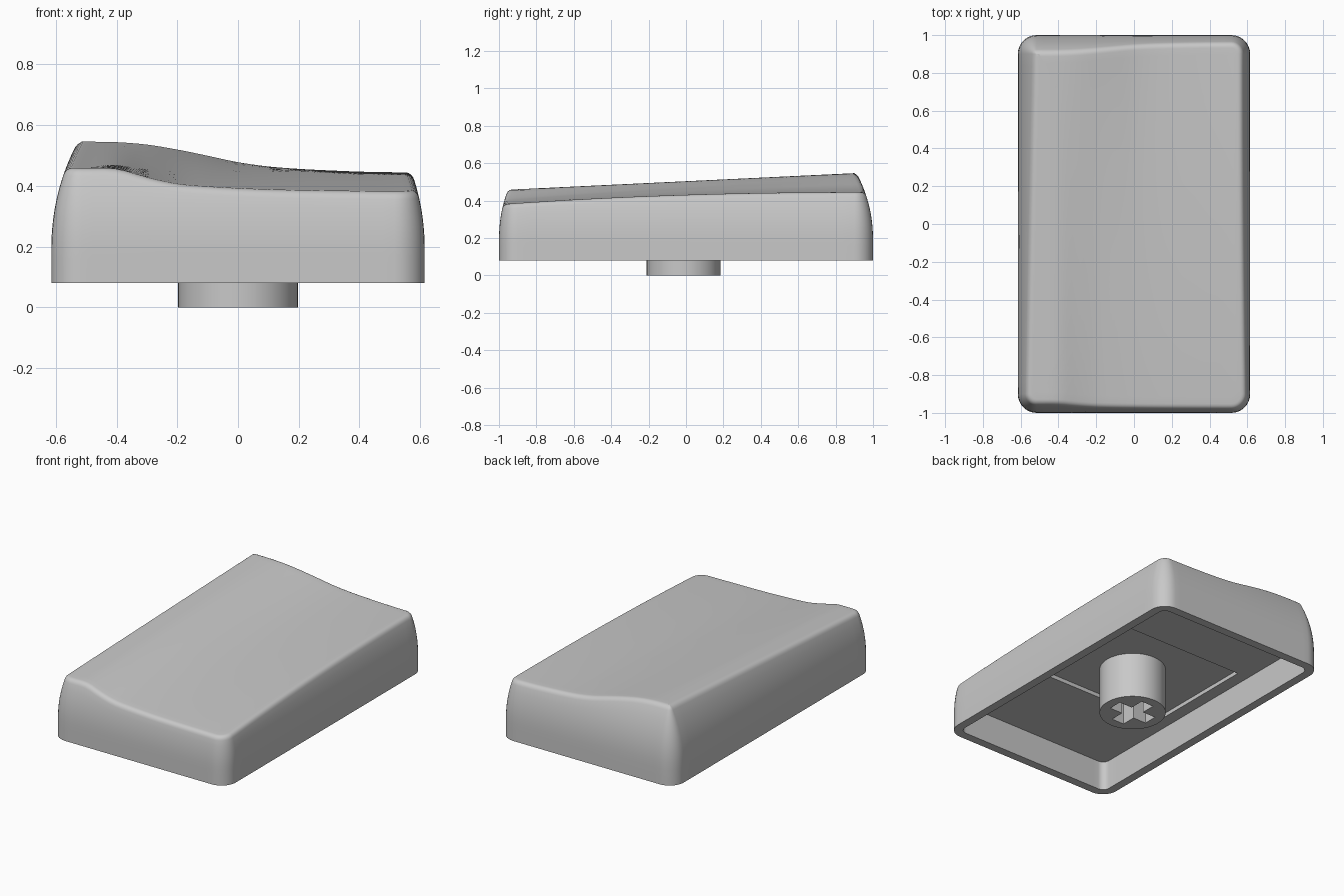
import bpy, bmesh, math

cube = bpy.data.objects.get("Cube")
if cube:
    bpy.data.objects.remove(cube, do_unlink=True)

# One plain grey plastic
grey = bpy.data.materials.new("grey plastic")
grey.use_nodes = True
COLOUR = (0.58, 0.58, 0.58, 1)
grey.diffuse_color = COLOUR
grey.node_tree.nodes["Principled BSDF"].inputs["Base Color"].default_value = COLOUR

BASE, CEILING, RECESS = 0.08, 0.27, 0.295


def loft(name, rings):
    """Skin a stack of equal-length rings and close both ends."""
    bm = bmesh.new()
    rows = [[bm.verts.new(p) for p in ring] for ring in rings]
    n = len(rows[0])
    for a, b in zip(rows, rows[1:]):
        for i in range(n):
            j = (i + 1) % n
            bm.faces.new((a[i], a[j], b[j], b[i]))
    bm.faces.new(rows[0])
    bm.faces.new(rows[-1])
    bmesh.ops.remove_doubles(bm, verts=bm.verts, dist=1e-5)
    bmesh.ops.recalc_face_normals(bm, faces=bm.faces)
    mesh = bpy.data.meshes.new(name)
    bm.to_mesh(mesh)
    bm.free()
    mesh.materials.append(grey)
    obj = bpy.data.objects.new(name, mesh)
    bpy.context.collection.objects.link(obj)
    bpy.ops.object.select_all(action='DESELECT')
    obj.select_set(True)
    bpy.context.view_layer.objects.active = obj
    bpy.ops.object.shade_smooth_by_angle(angle=math.radians(35))
    return obj


def outline(hx, hy, r, arc=8, side=28):
    """Rounded rectangle as (x, y, normal x, normal y)."""
    pts = []
    for k, (sx, sy) in enumerate([(1, 1), (-1, 1), (-1, -1), (1, -1)]):
        for i in range(arc + 1):
            a = math.pi / 2 * (k + i / arc)
            c, s = math.cos(a), math.sin(a)
            pts.append((sx * (hx - r) + r * c, sy * (hy - r) + r * s, c, s))
    full = []
    for i, p in enumerate(pts):
        full.append(p)
        if i % (arc + 1) == arc:
            q = pts[(i + 1) % len(pts)]
            for m in range(1, side):
                t = m / side
                full.append(tuple(u + (v - u) * t for u, v in zip(p, q)))
    return full


def flat_ring(hx, hy, r, z, cy=0.0):
    return [(x, y + cy, z) for x, y, _, _ in outline(hx, hy, r)]


# Cross profile of the sculpted top: share of the high side, every 0.1 in x
FRONT = [1, 1, 0.97, 0.6, 0.31, 0.2, 0.13, 0.08, 0.05, 0.03, 0.015, 0, 0]
BACK = [1, 1, 0.985, 0.92, 0.76, 0.55, 0.33, 0.19, 0.11, 0.06, 0.02, 0, 0]


def spline(table, x):
    u = min(max((x + 0.6) * 10, 0), len(table) - 1.001)
    i = int(u)
    f = u - i
    a, b, c, d = (table[min(max(i + k, 0), len(table) - 1)] for k in (-1, 0, 1, 2))
    return b + f / 2 * (c - a + f * (2*a - 5*b + 4*c - d + f * (3*(b - c) + d - a)))


def top_height(x, y):
    t = min(max((y + 1) / 2, 0), 1)
    high = 0.455 + 0.096 * t
    low = 0.379 + 0.066 * (1 - (1 - t) ** 2.2)
    share = spline(FRONT, x) * (1 - t) + spline(BACK, x) * t
    return low + (high - low) * share


def lean(z):
    """Inward lean of the outer walls."""
    return 0.09 * max(0, (z - 0.18) / 0.37) ** 2.2


# Cap shell: recess, ceiling, inner wall, rim, then outer wall and top
rings = [flat_ring(0.48, 0.375, 0, RECESS, 0.015),
         flat_ring(0.48, 0.375, 0, CEILING, 0.015),
         flat_ring(0.56, 0.945, 0.045, CEILING),
         flat_ring(0.56, 0.945, 0.045, BASE)]

WALL, ROUND, TOP, EDGE = 9, 6, 26, 0.025
columns = []
for x, y, nx, ny in outline(0.615, 1.0, 0.1):
    z = 0.45
    for _ in range(12):
        d = lean(z)
        z = top_height(x - nx * d, y - ny * d)
    col = []
    for i in range(WALL + 1):
        h = BASE + (z - EDGE - BASE) * i / WALL
        col.append((x - nx * lean(h), y - ny * lean(h), h))
    # rounded upper edge
    start, d0, d1 = z - EDGE, lean(z), lean(z) + EDGE
    ex, ey = x - nx * d1, y - ny * d1
    end = top_height(ex, ey)
    for i in range(1, ROUND + 1):
        t = i / ROUND
        wa, wb, wc = (1 - t) ** 2, 2 * t * (1 - t), t * t
        d = wa * lean(start) + wb * d0 + wc * d1
        col.append((x - nx * d, y - ny * d, wa * start + wb * z + wc * end))
    # sculpted top surface
    for i in range(1, TOP):
        s = 1 - i / TOP
        col.append((ex * s, ey * s, top_height(ex * s, ey * s)))
    columns.append(col)
rings += [list(row) for row in zip(*columns)]
loft("cap_shell", rings)

# Stem: round post with a cross-shaped socket
ARM, HALF, RADIUS, STEM_Y = 0.137, 0.044, 0.197, -0.013
corner = math.atan2(HALF, ARM)
angles = [math.radians(a) for a in range(0, 360, 5)]
angles += [(k * math.pi / 2 + e) % math.tau for k in range(4) for e in (corner, -corner)]
angles.sort()


def cross_radius(a):
    c, s = max(abs(math.cos(a)), 1e-6), max(abs(math.sin(a)), 1e-6)
    return max(min(ARM / c, HALF / s), min(ARM / s, HALF / c))


def stem_ring(radius, z):
    return [(radius(a) * math.cos(a), STEM_Y + radius(a) * math.sin(a), z) for a in angles]


def post_radius(a):
    return RADIUS


loft("stem", [stem_ring(post_radius, RECESS + 0.005), stem_ring(post_radius, 0),
              stem_ring(cross_radius, 0), stem_ring(cross_radius, 0.26)])
